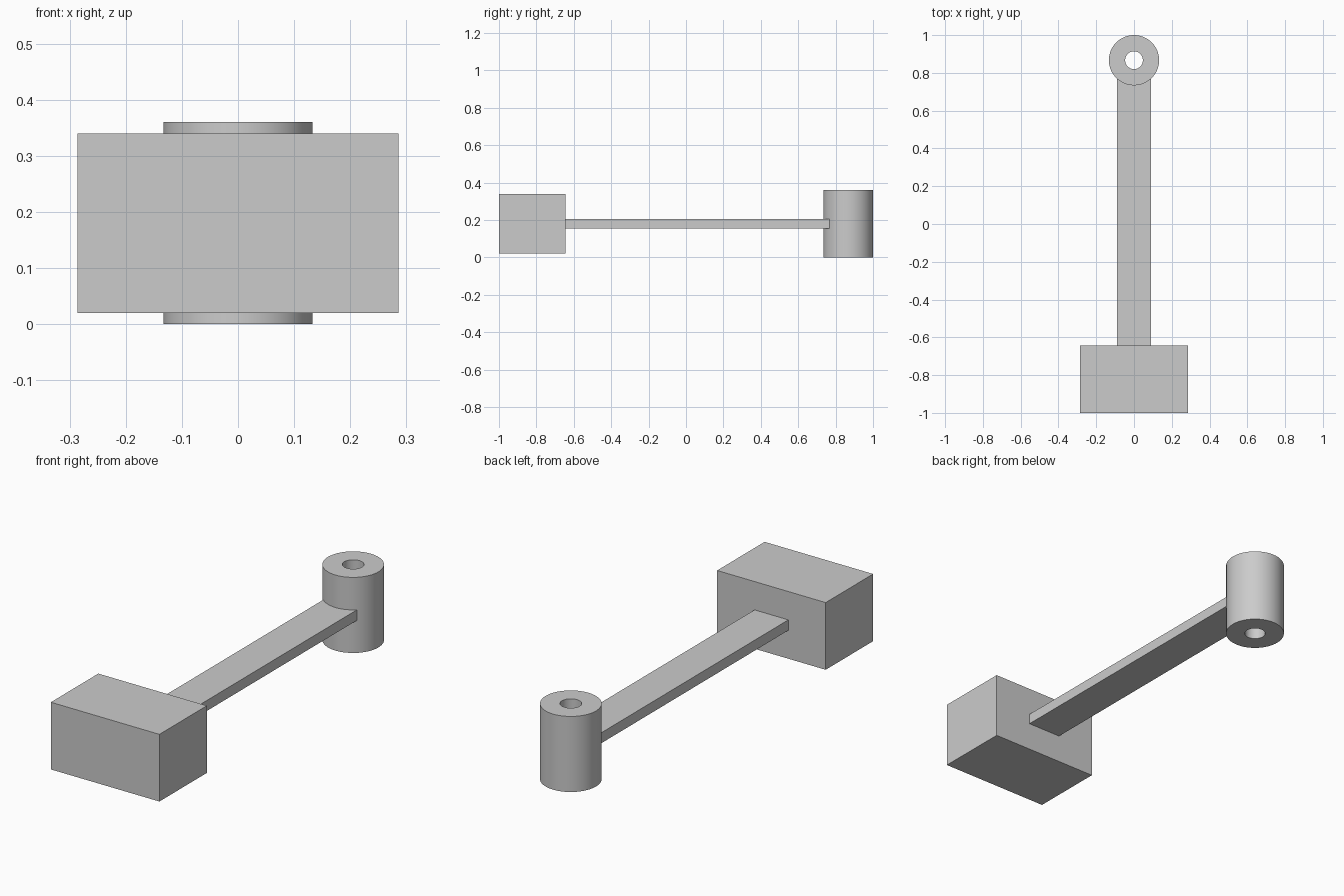
import bpy
import bmesh
import math
from mathutils import Vector

cube = bpy.data.objects.get("Cube")
if cube:
    bpy.data.objects.remove(cube, do_unlink=True)

# Single plain grey
GREY = (0.6, 0.6, 0.6, 1.0)
grey = bpy.data.materials.new("plain_grey")
grey.use_nodes = True
grey.diffuse_color = GREY
grey.node_tree.nodes["Principled BSDF"].inputs["Base Color"].default_value = GREY

MID_Z = 0.18  # all parts share this centre height


def add_object(name, bm):
    bmesh.ops.recalc_face_normals(bm, faces=bm.faces)
    mesh = bpy.data.meshes.new(name)
    bm.to_mesh(mesh)
    bm.free()
    mesh.materials.append(grey)
    obj = bpy.data.objects.new(name, mesh)
    bpy.context.collection.objects.link(obj)
    return obj


def add_box(name, width, y_front, y_back, height):
    bm = bmesh.new()
    bmesh.ops.create_cube(bm, size=1)
    bmesh.ops.scale(bm, vec=(width, y_back - y_front, height), verts=bm.verts)
    bmesh.ops.translate(bm, vec=(0, (y_front + y_back) / 2, MID_Z), verts=bm.verts)
    return add_object(name, bm)


def add_tube(name, y, outer, inner, height, segments=64):
    # Rectangular wall section spun around the vertical axis
    bm = bmesh.new()
    half = height / 2
    section = [(inner, -half), (outer, -half), (outer, half), (inner, half)]
    verts = [bm.verts.new((r, 0, z)) for r, z in section]
    edges = [bm.edges.new((verts[i], verts[(i + 1) % 4])) for i in range(4)]
    bmesh.ops.spin(bm, geom=verts + edges, cent=(0, 0, 0), axis=(0, 0, 1),
                   angle=math.tau, steps=segments, use_merge=False)
    bmesh.ops.remove_doubles(bm, verts=bm.verts, dist=0.0001)
    bmesh.ops.translate(bm, vec=Vector((0, y, MID_Z)), verts=bm.verts)
    return add_object(name, bm)


# Heavy block at the front, flat arm, and bored pivot sleeve at the back
add_box("end_block", 0.572, -1.0, -0.643, 0.32)
add_box("connecting_arm", 0.178, -0.65, 0.79, 0.05)
sleeve = add_tube("pivot_sleeve", 0.867, 0.133, 0.047, 0.36)

# Smooth round walls with crisp rims
bpy.ops.object.select_all(action="DESELECT")
sleeve.select_set(True)
bpy.context.view_layer.objects.active = sleeve
bpy.ops.object.shade_smooth_by_angle(angle=math.radians(30))
